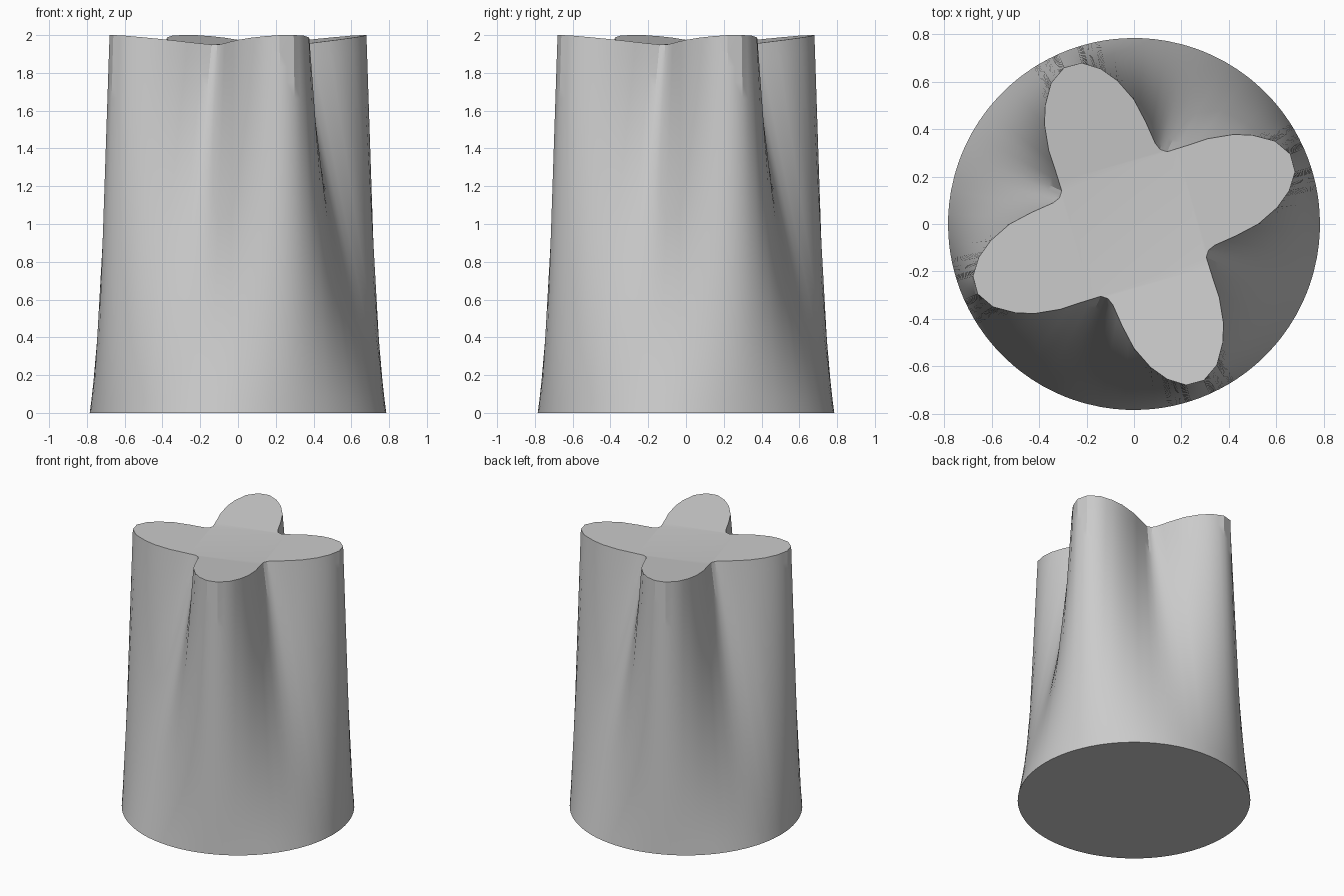
import bpy, bmesh, math
from mathutils import Vector, Matrix

cube = bpy.data.objects.get("Cube")
if cube:
    bpy.data.objects.remove(cube, do_unlink=True)

BASE_RADIUS = 0.785
NOTCH_Z, NOTCH_R, TIP_R = 1.95, 0.335, 0.715
ROWS, SPLIT = 24, 2

# One lobe of the top outline, from one notch up to the next
LOBE = [(-0.305, 0.14), (-0.33, 0.22), (-0.36, 0.31), (-0.378, 0.42), (-0.375, 0.5),
        (-0.35, 0.595), (-0.295, 0.66), (-0.22, 0.68), (-0.14, 0.655), (-0.07, 0.605),
        (0, 0.525), (0.05, 0.43), (0.09, 0.34), (0.11, 0.315)]


def top_point(p):
    """Lift an outline point: the lobes rise gently towards their tips."""
    rise = (p.length - NOTCH_R) / (TIP_R - NOTCH_R)
    return Vector((p.x, p.y, min(2, NOTCH_Z + (2 - NOTCH_Z) * max(0, rise))))


def base_point(p):
    """Point of the base circle in the same direction."""
    q = p.normalized() * BASE_RADIUS
    return Vector((q.x, q.y, 0))


# Repeat the lobe four times around the centre
corners = [Matrix.Rotation(-math.pi / 2 * k, 2) @ Vector(p) for k in range(4) for p in LOBE]
outline = []
for i, a in enumerate(corners):
    b = corners[(i + 1) % len(corners)]
    outline += [a.lerp(b, s / SPLIT) for s in range(SPLIT)]
count = len(outline)
per_lobe = count // 4

# Ruled side wall between the base circle and the lobed outline
bm = bmesh.new()
rings = [[bm.verts.new(base_point(p).lerp(top_point(p), r / ROWS)) for p in outline]
         for r in range(ROWS + 1)]
for low, high in zip(rings, rings[1:]):
    for i in range(count):
        j = (i + 1) % count
        bm.faces.new((low[i], low[j], high[j], high[i]))

# Flat base, then the top as a centre square with four sloping lobes
bm.faces.new(rings[0])
top = rings[-1]
bm.faces.new(top[::per_lobe])
for k in range(4):
    bm.faces.new([top[(k * per_lobe + i) % count] for i in range(per_lobe + 1)])
bmesh.ops.recalc_face_normals(bm, faces=bm.faces)

mesh = bpy.data.meshes.new("lobed_column")
bm.to_mesh(mesh)
bm.free()
column = bpy.data.objects.new("lobed_column", mesh)
bpy.context.collection.objects.link(column)

# Plain grey material
grey = bpy.data.materials.new("light_grey")
grey.use_nodes = True
colour = (0.6, 0.6, 0.6, 1)
grey.diffuse_color = colour
grey.node_tree.nodes["Principled BSDF"].inputs["Base Color"].default_value = colour
mesh.materials.append(grey)

# Smooth wall with sharp rims
bpy.ops.object.select_all(action="DESELECT")
column.select_set(True)
bpy.context.view_layer.objects.active = column
bpy.ops.object.shade_smooth_by_angle(angle=math.radians(30))
